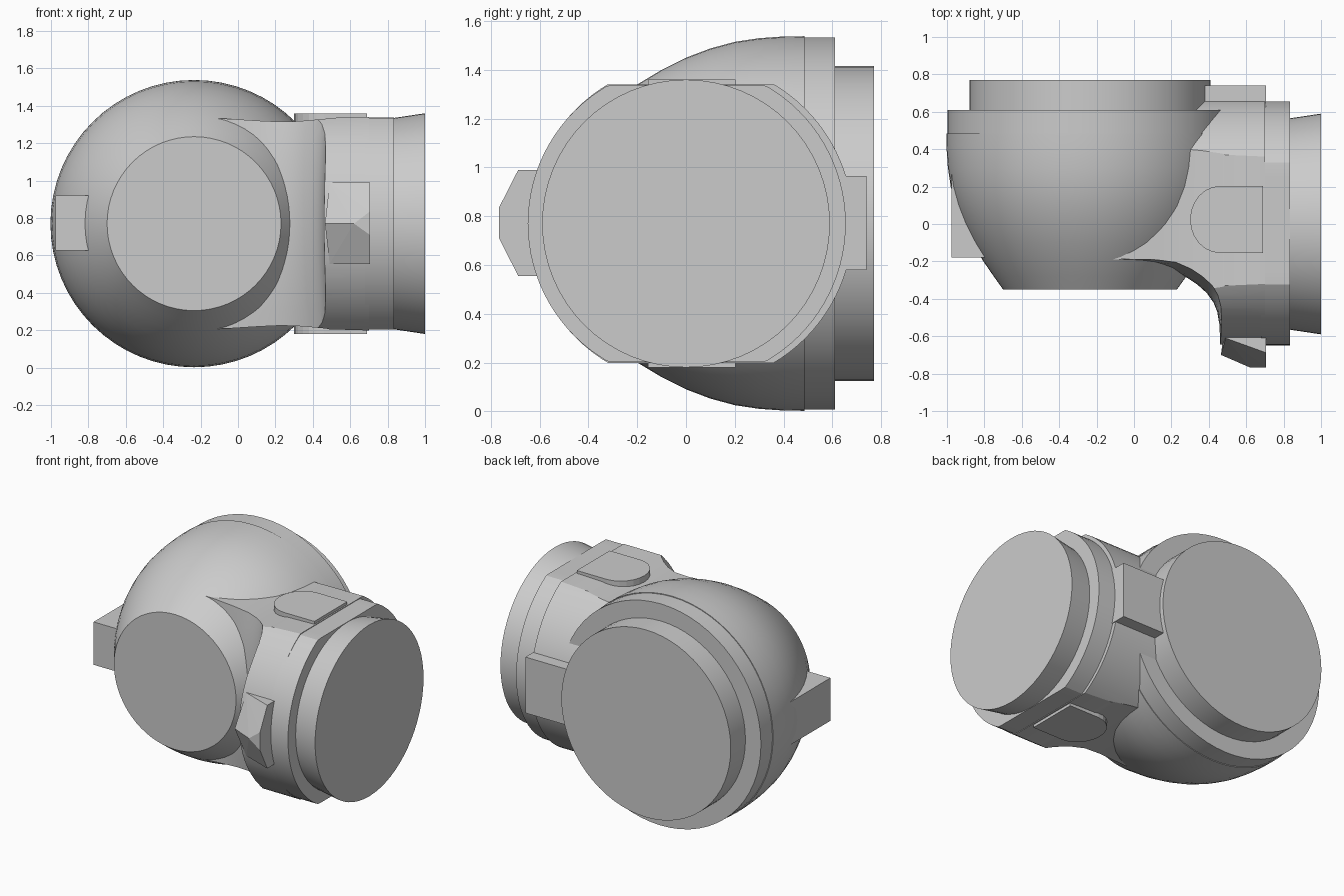
import bpy, bmesh, math
from mathutils import Vector

if "Cube" in bpy.data.objects:
    bpy.data.objects.remove(bpy.data.objects["Cube"])

CZ = 0.77          # height of both axes
BX = -0.235        # x of the large opening's axis


def make(name, rings, smooth=True):
    """Skin a list of equal-length closed rings and cap both ends."""
    bm = bmesh.new()
    vr = [[bm.verts.new(p) for p in ring] for ring in rings]
    n = len(vr[0])
    for a, b in zip(vr, vr[1:]):
        for i in range(n):
            j = (i + 1) % n
            bm.faces.new((a[i], a[j], b[j], b[i]))
    bm.faces.new(vr[0][::-1])
    bm.faces.new(vr[-1])
    bmesh.ops.recalc_face_normals(bm, faces=bm.faces)
    return finish(name, bm, smooth)


def finish(name, bm, smooth):
    me = bpy.data.meshes.new(name)
    bm.to_mesh(me)
    bm.free()
    ob = bpy.data.objects.new(name, me)
    bpy.context.collection.objects.link(ob)
    if smooth:
        soften(ob)
    return ob


def soften(ob):
    bpy.ops.object.select_all(action='DESELECT')
    ob.select_set(True)
    bpy.context.view_layer.objects.active = ob
    bpy.ops.object.shade_smooth_by_angle(angle=math.radians(28))


def revolve(name, profile, axis, offset=0.0, clip=9.0, n=64):
    """Turn (position along axis, radius) pairs about the x or y axis."""
    rings = []
    for t, r in profile:
        ring = []
        for k in range(n):
            a = 2 * math.pi * k / n
            u = offset + r * math.cos(a)
            z = CZ + max(-clip, min(clip, r * math.sin(a)))
            ring.append((t, u, z) if axis == 'x' else (u, t, z))
        rings.append(ring)
    return make(name, rings)


def hull(name, pts):
    bm = bmesh.new()
    for p in pts:
        bm.verts.new(p)
    bmesh.ops.convex_hull(bm, input=bm.verts[:])
    bmesh.ops.dissolve_limit(bm, angle_limit=0.01, verts=bm.verts[:], edges=bm.edges[:])
    return finish(name, bm, False)


def box(name, x0, x1, y0, y1, z0, z1):
    return hull(name, [(x, y, z) for x in (x0, x1) for y in (y0, y1) for z in (z0, z1)])


# bulbous main body with flat front disc and rear rim
revolve("main_body", [(-0.35, 0.465), (-0.28, 0.515), (-0.2, 0.57), (-0.1, 0.63), (0.0, 0.68),
                      (0.1, 0.718), (0.2, 0.745), (0.3, 0.76), (0.4, 0.767), (0.485, 0.768)],
        'y', BX)
revolve("body_rim", [(0.485, 0.763), (0.61, 0.763)], 'y', BX)
revolve("rear_ring", [(0.60, 0.645), (0.77, 0.645)], 'y', BX)

# side neck: lofted sections with a concave front, trimmed to a round barrel
stations = [(-0.2, -0.19, 0.566), (-0.05, -0.205, 0.56), (0.1, -0.225, 0.55), (0.2, -0.25, 0.545),
            (0.28, -0.285, 0.547), (0.34, -0.325, 0.551), (0.39, -0.37, 0.556),
            (0.425, -0.42, 0.559), (0.445, -0.47, 0.561), (0.457, -0.54, 0.563),
            (0.46, -0.62, 0.564), (0.462, -0.75, 0.565), (0.70, -0.75, 0.571)]
sections = []
for x, y, h in stations:
    amt = 0 if x > 0.6 else max(0.0, min(1.0, (x + 0.2) / 0.4))
    ring = []
    for k in range(-6, 7):
        t = k / 6
        ring.append((x + 0.025 * amt * t * t, y + 0.045 * amt * t * t, CZ + h * t))
    dx = x + 0.025 * amt
    ring += [(dx, 0.8, CZ + h), (dx, 0.8, CZ - h)]
    sections.append(ring)
neck = make("side_neck", sections, False)
barrel = revolve("neck_trim", [(-0.3, 0.665), (0.8, 0.665)], 'x', 0.02, n=96)
barrel.hide_render = True
mod = neck.modifiers.new("trim", 'BOOLEAN')
mod.operation = 'INTERSECT'
mod.solver = 'EXACT'
mod.object = barrel
bpy.context.view_layer.objects.active = neck
bpy.ops.object.modifier_apply(modifier=mod.name)
bpy.data.objects.remove(barrel)
soften(neck)

# side flange with flats, and flared end collar
revolve("side_flange", [(0.68, 0.652), (0.835, 0.652)], 'x', 0.003, clip=0.567, n=96)
revolve("end_collar", [(0.82, 0.563), (1.0, 0.59)], 'x')

# raised round-ended pads above and below the neck
outline = [(0.69, -0.155), (0.69, 0.203)]
for k in range(13):
    a = math.pi / 2 + math.pi * k / 12
    outline.append((0.46 + 0.16 * math.cos(a), 0.024 + 0.179 * math.sin(a)))
for name, s in (("top_pad", 1), ("bottom_pad", -1)):
    make(name, [[(x, y, CZ + s * h) for x, y in outline] for h in (0.5, 0.59)], False)

# faceted lug on the front of the neck
lug = [(0.465, -0.70, CZ), (0.62, -0.767, CZ), (0.705, -0.767, 0.71), (0.705, -0.767, 0.835)]
for z in (0.555, 0.99):
    lug += [(0.49, -0.61, z), (0.705, -0.688, z), (0.49, -0.5, z), (0.705, -0.5, z)]
hull("front_lug", lug)

# square lugs at the back of the neck and the left of the body
box("back_lug", 0.38, 0.705, 0.5, 0.74, 0.58, 0.965)
box("left_lug", -0.975, -0.7, -0.178, 0.3, 0.625, 0.92)
